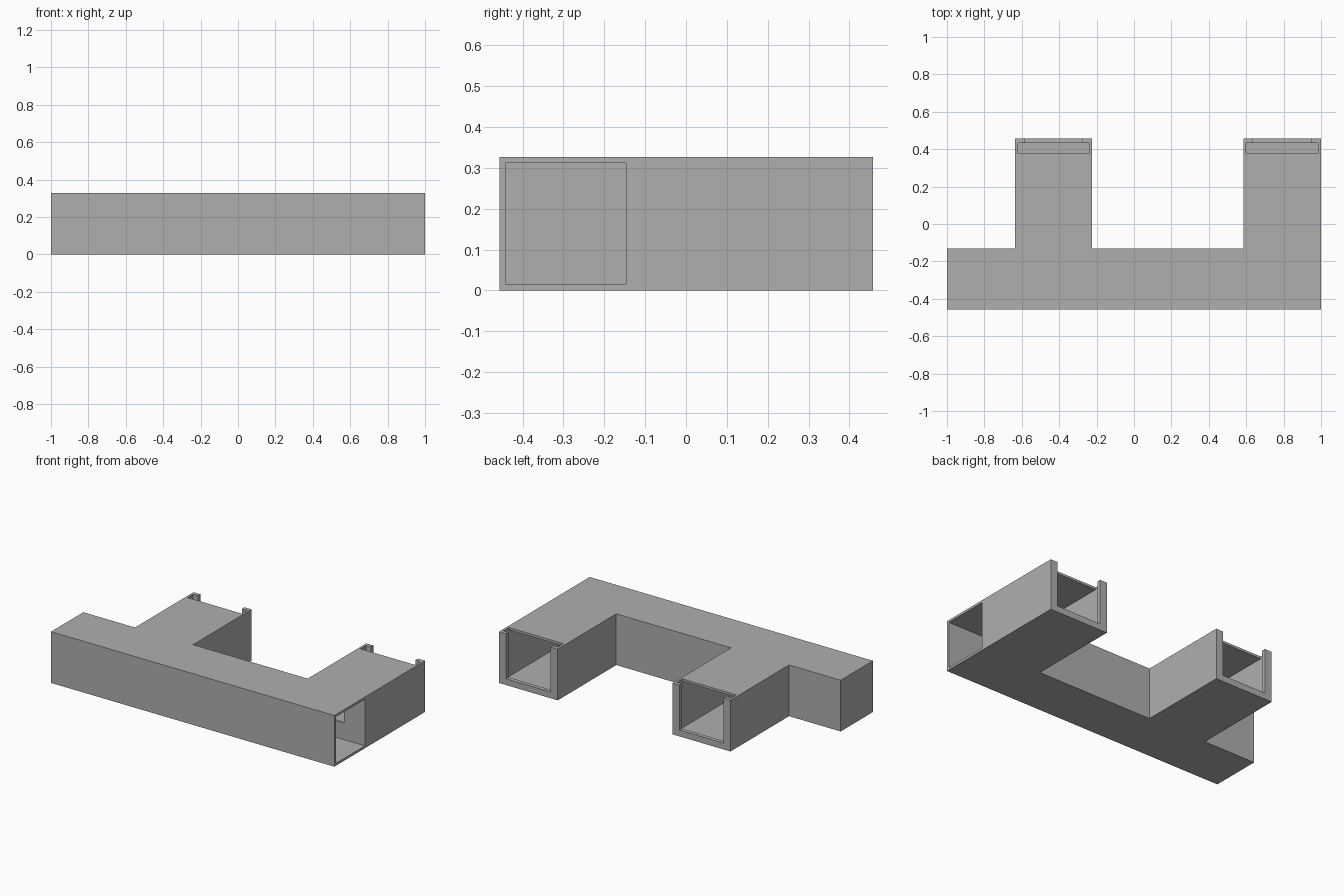
import bpy
import bmesh
from mathutils import Vector

if "Cube" in bpy.data.objects:
    bpy.data.objects.remove(bpy.data.objects["Cube"])

grey = bpy.data.materials.new("plain_grey")
grey.use_nodes = True
grey.diffuse_color = (0.43, 0.43, 0.43, 1)
grey.node_tree.nodes["Principled BSDF"].inputs["Base Color"].default_value = grey.diffuse_color

HEIGHT, WALL, POST = 0.327, 0.015, 0.05
FRONT, BACK, END = -0.457, -0.132, 0.458
ROOF = HEIGHT - WALL
BRANCHES = [(-0.635, -0.225), (0.585, 1.0)]


def prism(name, profile, direction):
    """Extrude a flat outline of 3D points along a direction."""
    bm = bmesh.new()
    face = bm.faces.new([bm.verts.new(p) for p in profile])
    moved = bmesh.ops.extrude_face_region(bm, geom=[face])["geom"]
    bmesh.ops.translate(bm, vec=Vector(direction),
                        verts=[v for v in moved if isinstance(v, bmesh.types.BMVert)])
    bmesh.ops.recalc_face_normals(bm, faces=bm.faces)
    mesh = bpy.data.meshes.new(name)
    bm.to_mesh(mesh)
    bm.free()
    mesh.materials.append(grey)
    obj = bpy.data.objects.new(name, mesh)
    bpy.context.collection.objects.link(obj)
    return obj


def box(name, x0, x1, y0, y1, z0, z1):
    return prism(name, [(x0, y0, z0), (x1, y0, z0), (x1, y1, z0), (x0, y1, z0)],
                 (0, 0, z1 - z0))


# Solid body with two branches
(a0, a1), (b0, b1) = BRANCHES
outline = [(-1, FRONT), (1, FRONT), (b1, END), (b0, END), (b0, BACK),
           (a1, BACK), (a1, END), (a0, END), (a0, BACK), (-1, BACK)]
duct = prism("branched_duct", [(x, y, 0) for x, y in outline], (0, 0, HEIGHT))

# Main channel, open at one end only
cutters = [box("main_bore", -1 + WALL, 1.1, FRONT + WALL, BACK - WALL, WALL, ROOF)]

for x0, x1 in BRANCHES:
    # Branch channel with a gate slot rising through the roof
    slot = [(BACK, WALL), (END - 0.025, WALL), (END - 0.025, 0.4),
            (END - 0.08, 0.4), (END - 0.08, ROOF), (BACK, ROOF)]
    cutters.append(prism("branch_bore", [(x0 + WALL, y, z) for y, z in slot],
                         (x1 - x0 - 2 * WALL, 0, 0)))
    # Open mouth between the gate posts
    cutters.append(box("mouth", x0 + POST, x1 - POST, END - 0.04, END + 0.1, 0.04, 0.45))
    # Port between the main channel and the branch
    cutters.append(box("port", x1 - 0.27, x1 - 0.15, BACK - 0.05, BACK + 0.05, 0.12, 0.3))

for cutter in cutters:
    cutter.hide_render = True
    mod = duct.modifiers.new(cutter.name, "BOOLEAN")
    mod.operation = "DIFFERENCE"
    mod.solver = "EXACT"
    mod.object = cutter

# Bake the cuts and drop the cutters
bpy.context.view_layer.update()
evaluated = duct.evaluated_get(bpy.context.evaluated_depsgraph_get())
final = bpy.data.meshes.new_from_object(evaluated)
duct.modifiers.clear()
duct.data = final
for cutter in cutters:
    bpy.data.objects.remove(cutter)
